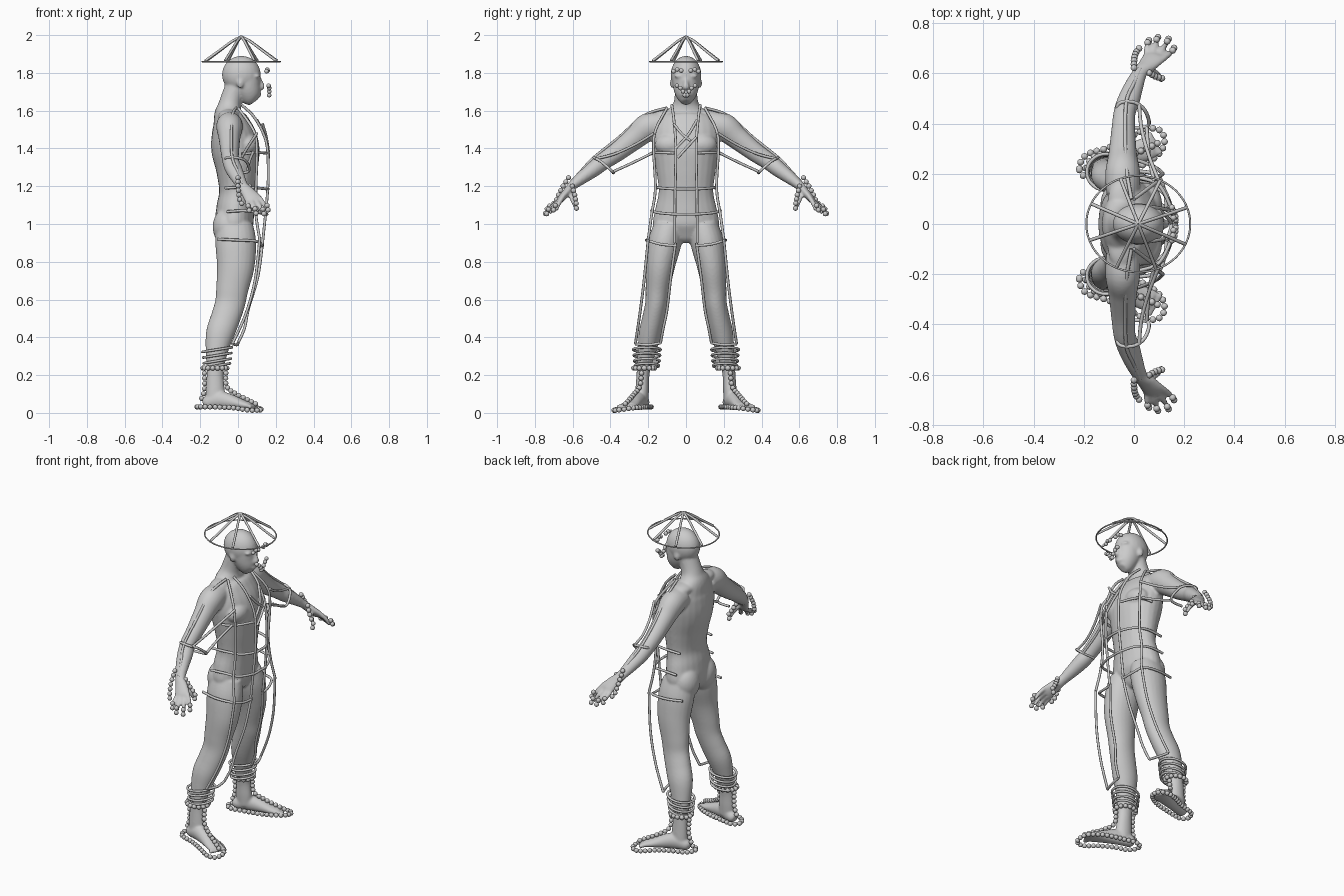
import bpy, bmesh, math
from mathutils import Vector

def spline(rows, steps=6, closed=False):
    """Catmull-Rom interpolation of tuples of any length."""
    n, out = len(rows), []
    get = (lambda i: rows[i % n]) if closed else (lambda i: rows[min(max(i, 0), n - 1)])
    for i in range(n if closed else n - 1):
        for s in range(steps):
            t = s / steps
            out.append(tuple(0.5 * (2 * b + (c - a) * t + (2 * a - 5 * b + 4 * c - d) * t * t
                       + (3 * b - a - 3 * c + d) * t ** 3)
                       for a, b, c, d in zip(get(i - 1), get(i), get(i + 1), get(i + 2))))
    return out if closed else out + [tuple(rows[-1])]

def flip(rows):
    return [(r[0], -r[1]) + tuple(r[2:]) for r in rows]

def loft(bm, rows, hint=(1, 0, 0), seg=24):
    """Closed tube through rows of (x, y, z, radius along hint, radius across)."""
    rows, rings = spline(rows), []
    for i, r in enumerate(rows):
        n = (Vector(rows[min(i + 1, len(rows) - 1)][:3]) - Vector(rows[max(i - 1, 0)][:3])).normalized()
        u = Vector(hint)
        u = (u - n * u.dot(n)).normalized()
        v = n.cross(u)
        rings.append([bm.verts.new(Vector(r[:3]) + u * r[3] * math.cos(a) + v * r[4] * math.sin(a))
                      for a in (2 * math.pi * k / seg for k in range(seg))])
    for p, q in zip(rings, rings[1:]):
        for k in range(seg):
            bm.faces.new((p[k], p[(k + 1) % seg], q[(k + 1) % seg], q[k]))
    bm.faces.new(rings[0][::-1])
    bm.faces.new(rings[-1])

def blob(bm, c, r, u=24, v=16):
    for vert in bmesh.ops.create_uvsphere(bm, u_segments=u, v_segments=v, radius=1)['verts']:
        vert.co = Vector([c[i] + vert.co[i] * r[i] for i in range(3)])

def finish(bm, name):
    bmesh.ops.recalc_face_normals(bm, faces=bm.faces)
    for f in bm.faces:
        f.smooth = True
    me = bpy.data.meshes.new(name)
    bm.to_mesh(me)
    bm.free()
    ob = bpy.data.objects.new(name, me)
    bpy.context.collection.objects.link(ob)
    return ob

def wires(name, lines, radius=0.0075, closed=False, mirror=True):
    cu = bpy.data.curves.new(name, 'CURVE')
    cu.dimensions, cu.bevel_depth, cu.bevel_resolution, cu.use_fill_caps = '3D', radius, 2, True
    for ln in lines + ([flip(l) for l in lines] if mirror else []):
        pts = spline(ln, 5, closed)
        sp = cu.splines.new('POLY')
        sp.points.add(len(pts) - 1)
        for p, q in zip(sp.points, pts):
            p.co = (*q, 1)
        sp.use_cyclic_u = closed
        sp.use_smooth = True
    bpy.context.collection.objects.link(bpy.data.objects.new(name, cu))

def beads(name, lines, gap=0.026, radius=0.0135, closed=False):
    bm = bmesh.new()
    for ln in lines + [flip(l) for l in lines]:
        last = None
        for p in map(Vector, spline(ln, 40, closed)):
            if last is None or (p - last).length >= gap:
                last = p
                blob(bm, p, [radius] * 3, 12, 8)
    return finish(bm, name)

def ring(cx, cy, z, rx, ry, tilt=0, n=12):
    return [(cx + rx * math.cos(a), cy + ry * math.sin(a), z + tilt * math.cos(a))
            for a in (2 * math.pi * k / n for k in range(n))]

# body: overlapping lofts fused with a voxel remesh
bm = bmesh.new()
loft(bm, [(-.015, 0, .9, .03, .04), (-.015, 0, .925, .065, .1), (-.02, 0, .99, .1, .172),
          (-.015, 0, 1.08, .1, .163),
          (-.005, 0, 1.17, .095, .145), (-.005, 0, 1.28, .11, .157), (-.012, 0, 1.38, .127, .172),
          (-.022, 0, 1.46, .122, .18), (-.037, 0, 1.53, .1, .168), (-.05, 0, 1.58, .077, .125),
          (-.045, 0, 1.62, .063, .08), (-.035, 0, 1.66, .058, .062), (-.005, 0, 1.75, .055, .058)])
# head
blob(bm, (.018, 0, 1.79), (.103, .081, .1))
loft(bm, [(.085, 0, 1.645, .028, .022), (.072, 0, 1.665, .05, .045), (.058, 0, 1.70, .066, .062),
          (.045, 0, 1.74, .077, .07), (.04, 0, 1.79, .078, .073)])
loft(bm, [(.108, 0, 1.775, .012, .01), (.122, 0, 1.745, .014, .013), (.127, 0, 1.725, .014, .019),
          (.11, 0, 1.715, .012, .015)], seg=12)
blob(bm, (.108, 0, 1.685), (.016, .026, .014))
arm = [(-.045, .12, 1.53, .065, .062), (-.045, .2, 1.513, .07, .074), (-.045, .27, 1.457, .058, .062),
       (-.043, .36, 1.385, .049, .052), (-.038, .44, 1.33, .044, .046), (-.022, .49, 1.29, .045, .042),
       (0, .55, 1.245, .038, .034), (.025, .605, 1.2, .03, .024), (.05, .63, 1.17, .037, .022),
       (.078, .66, 1.135, .046, .019), (.09, .672, 1.12, .042, .013)]
leg = [(-.02, .09, .99, .1, .08), (-.012, .112, .9, .108, .088), (-.012, .135, .78, .1, .077),
       (-.03, .149, .66, .086, .065), (-.042, .157, .58, .08, .059), (-.067, .172, .5, .078, .06),
       (-.095, .19, .42, .075, .06), (-.112, .207, .33, .06, .049), (-.121, .226, .22, .045, .035),
       (-.12, .232, .12, .05, .036), (-.12, .235, .06, .05, .036)]
foot = [(-.185, .222, .05, .02, .02), (-.165, .226, .055, .034, .034), (-.1, .245, .068, .047, .038),
        (-.03, .269, .057, .038, .041), (.03, .292, .044, .025, .047), (.07, .308, .036, .018, .046)]
fingers = [[(.051, .679, 1.114), (.052, .705, 1.1), (.056, .722, 1.082)],
           [(.07, .67, 1.125), (.083, .708, 1.093), (.092, .73, 1.06)],
           [(.092, .662, 1.13), (.115, .7, 1.093), (.13, .72, 1.055)],
           [(.112, .655, 1.14), (.138, .675, 1.105), (.15, .688, 1.07)],
           [(.05, .615, 1.172), (.088, .602, 1.13), (.104, .588, 1.092)]]
for m in (lambda r: r, flip):
    loft(bm, m(arm))
    loft(bm, m(leg))
    loft(bm, m(foot), hint=(0, 0, 1))
    for f in fingers:
        loft(bm, m([(*p, r, r) for p, r in zip(f, (.0135, .0125, .0095))]), seg=12)
    for k in range(5):
        loft(bm, m([(.055, .268 + k * .019, .034, .014, .012),
                    (.112 - .011 * k, .29 + k * .019, .032, .011, .01)]), hint=(0, 0, 1), seg=12)
for s in (1, -1):
    blob(bm, (-.06, .08 * s, .985), (.074, .086, .1))         # buttocks
    blob(bm, (.048, .08 * s, 1.42), (.064, .085, .062))       # chest
    blob(bm, (.012, .074 * s, 1.745), (.018, .011, .027))     # ears
    blob(bm, (-.05, .09 * s, 1.572), (.055, .09, .035))       # shoulder slope
    blob(bm, (.098, .03 * s, 1.783), (.02, .032, .012))       # brow
body = finish(bm, "body")
rm = body.modifiers.new("fuse", 'REMESH')
rm.mode, rm.voxel_size, rm.use_smooth_shade = 'VOXEL', .0065, True
sm = body.modifiers.new("soften", 'SMOOTH')
sm.factor, sm.iterations = .5, 8

# conical hat frame
wires("hat_rim", [ring(.017, 0, 1.86, .207, .192, n=24)], .004, True, False)
wires("hat_ribs", [[(.017, 0, 1.992), (.017 + .05 * c, .046 * s, 1.968), (.017 + .125 * c, .115 * s, 1.917),
                    (.017 + .203 * c, .188 * s, 1.864)]
                   for c, s in ((math.cos(k * math.pi / 4 + .35), math.sin(k * math.pi / 4 + .35))
                                for k in range(8))], .007, mirror=False)

# robe guide wires on the torso
wires("robe_uprights", [
    [(.02, .075, 1.63), (.09, .065, 1.56), (.148, .055, 1.44), (.16, .055, 1.3), (.155, .058, 1.15), (.13, .06, .9)],
    [(.0, .1, 1.615), (.08, .16, 1.5), (.1, .172, 1.4), (.095, .162, 1.19), (.095, .182, 1.05), (.115, .2, .92)]])
wires("robe_bands", [
    [(-.07, .155, 1.19), (.03, .158, 1.195), (.11, .13, 1.19), (.155, .055, 1.185), (.16, 0, 1.185)],
    [(-.06, .18, 1.065), (.03, .18, 1.07), (.11, .15, 1.06), (.15, .06, 1.052), (.152, 0, 1.052)],
    [(-.11, .19, .92), (-.01, .21, .915), (.09, .195, .91), (.122, .13, .892), (.13, .05, .885)],
    [(.02, .185, 1.37), (.1, .155, 1.378), (.15, .06, 1.375)]])
wires("robe_collar", [
    [(.1, .058, 1.55), (.145, .01, 1.47), (.158, -.055, 1.40)],
    [(.13, -.065, 1.53), (.147, -.02, 1.475), (.152, .025, 1.44)],
    [(.15, .055, 1.46), (.16, 0, 1.4), (.163, -.045, 1.35)]], mirror=False)

# sleeve wires
wires("sleeves", [
    [(-.01, .1, 1.615), (-.03, .22, 1.575), (-.035, .36, 1.455), (-.03, .49, 1.35), (0, .56, 1.275), (.025, .62, 1.21)],
    [(.1, .17, 1.48), (.06, .27, 1.42), (.03, .38, 1.37), (.02, .48, 1.345)],
    [(.08, .17, 1.38), (.06, .27, 1.33), (.05, .39, 1.275)],
    [(-.07, .42, 1.32), (-.06, .48, 1.352), (.0, .485, 1.35), (.045, .45, 1.33), (.055, .39, 1.278), (-.03, .385, 1.27)]])

# trouser wires and shin wraps
wires("trousers", [
    [(.13, .055, .9), (.105, .08, .72), (.055, .1, .55), (.035, .12, .45), (.0, .135, .37)],
    [(.115, .2, .92), (.09, .222, .7), (.04, .245, .52), (-.03, .268, .365)],
    [(.0, .135, .37), (-.005, .2, .36), (-.03, .268, .365)]])
wires("shin_wraps", [ring(-.11, .207, z, r, r * .93, .012) for z, r in
                     ((.335, .078), (.305, .075), (.275, .072), (.25, .068))], .007, True)

# beads: shoes, hands, mask
beads("sole_beads", [[(-.218, .22, .032), (-.19, .275, .032), (-.1, .305, .03), (-.02, .345, .026), (.05, .378, .015),
                      (.1, .375, .0135), (.122, .335, .018), (.1, .28, .026), (.02, .228, .03), (-.1, .197, .032),
                      (-.185, .185, .032)]], closed=True)
beads("ankle_beads", [ring(-.122, .222, .237, .063, .056)], closed=True)
beads("instep_beads", [[(-.064, .235, .21), (-.06, .245, .14), (-.01, .275, .1), (.05, .3, .07), (.1, .325, .045)],
                       [(-.178, .222, .21), (-.178, .224, .12), (-.2, .222, .06)]])
beads("hand_beads", [[(-.0, .622, 1.245), (.0, .645, 1.21), (.003, .67, 1.165), (.012, .69, 1.12), (.035, .715, 1.095)],
                     [(.06, .602, 1.2), (.085, .588, 1.15), (.115, .58, 1.1), (.1, .58, 1.075)]]
      + [[(x, y, z), (x + .006, y + .01, z - .026)] for x, y, z in
         ((.054, .722, 1.095), (.09, .735, 1.08), (.132, .728, 1.078), (.154, .692, 1.098))])
beads("mask_beads", [[(.157, .025, 1.812), (.155, .045, 1.818), (.15, .07, 1.806)],
                     [(.165, .006, 1.682), (.166, .025, 1.715), (.16, .06, 1.74)]], gap=.022, radius=.012)
